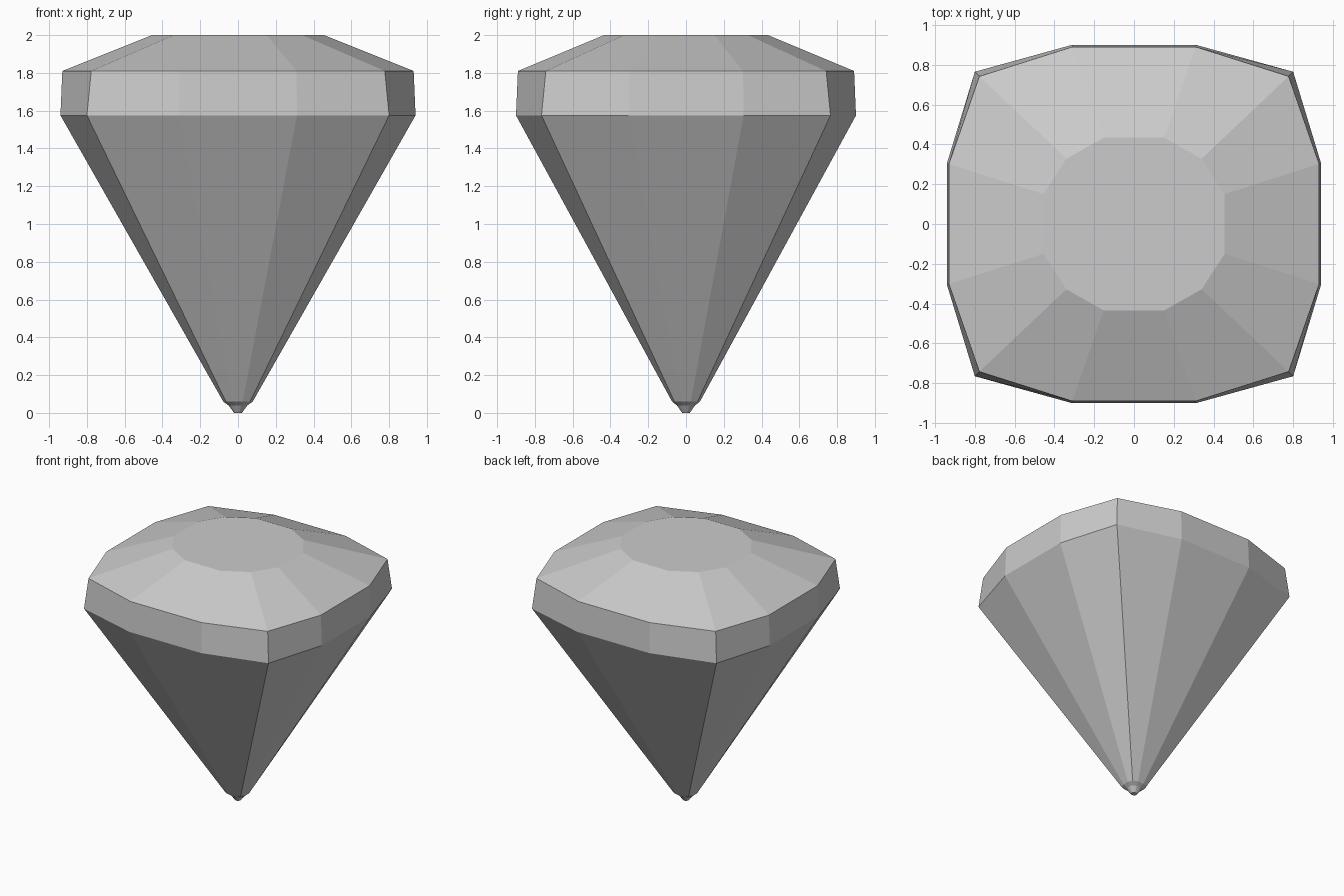
import bpy, bmesh

if "Cube" in bpy.data.objects:
    bpy.data.objects.remove(bpy.data.objects["Cube"])

# Each ring: height and three points of one quarter of its 12-sided outline
RINGS = [
    (0.00, [(0.021, 0.007), (0.016, 0.015), (0.007, 0.020)]),   # tip
    (0.04, [(0.050, 0.016), (0.038, 0.036), (0.016, 0.048)]),   # culet step
    (0.06, [(0.078, 0.025), (0.064, 0.061), (0.025, 0.074)]),   # pavilion bottom
    (1.575, [(0.94, 0.305), (0.80, 0.765), (0.312, 0.90)]),     # girdle bottom
    (1.81, [(0.93, 0.302), (0.777, 0.742), (0.31, 0.89)]),      # girdle top
    (2.00, [(0.455, 0.150), (0.340, 0.328), (0.152, 0.434)]),   # table
]


def full_ring(quarter):
    """Mirror a quarter outline into a closed counter-clockwise loop."""
    half = quarter + [(-x, y) for x, y in reversed(quarter)]
    return half + [(-x, -y) for x, y in half]


bm = bmesh.new()
loops = [[bm.verts.new((x, y, z)) for x, y in full_ring(q)] for z, q in RINGS]

# Facets between neighbouring rings
for low, high in zip(loops, loops[1:]):
    n = len(low)
    for i in range(n):
        j = (i + 1) % n
        bm.faces.new((low[i], low[j], high[j], high[i]))

# Flat tip and table
bm.faces.new(list(reversed(loops[0])))
bm.faces.new(loops[-1])
bmesh.ops.recalc_face_normals(bm, faces=bm.faces)

mesh = bpy.data.meshes.new("cut_gem")
bm.to_mesh(mesh)
bm.free()
gem = bpy.data.objects.new("cut_gem", mesh)
bpy.context.collection.objects.link(gem)
